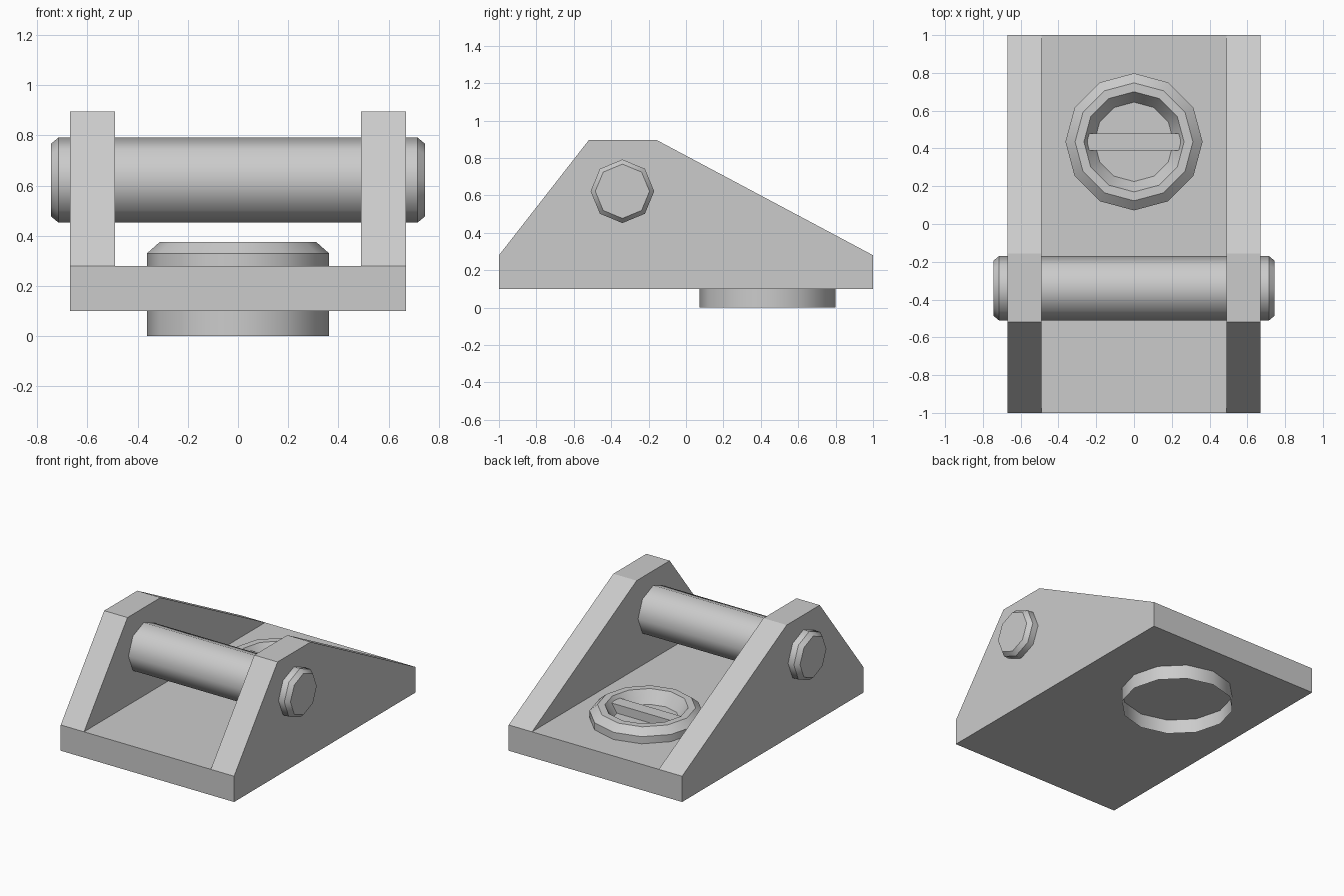
import bpy, bmesh, math
from mathutils import Matrix

cube = bpy.data.objects.get("Cube")
if cube:
    bpy.data.objects.remove(cube, do_unlink=True)

grey = bpy.data.materials.new("plain grey")
grey.use_nodes = True
colour = (0.6, 0.6, 0.6, 1)
grey.diffuse_color = colour
grey.node_tree.nodes["Principled BSDF"].inputs["Base Color"].default_value = colour


def finish(name, bm):
    mesh = bpy.data.meshes.new(name)
    bm.to_mesh(mesh)
    bm.free()
    mesh.materials.append(grey)
    obj = bpy.data.objects.new(name, mesh)
    bpy.context.collection.objects.link(obj)
    return obj


def box(name, lo, hi):
    bm = bmesh.new()
    bmesh.ops.create_cube(bm, size=1)
    for v in bm.verts:
        v.co = [a + (b - a) * (c + 0.5) for a, b, c in zip(lo, hi, v.co)]
    return finish(name, bm)


def side_prism(name, profile, x0, x1):
    """Extrude a (y, z) outline along x."""
    bm = bmesh.new()
    face = bm.faces.new([bm.verts.new((x0, y, z)) for y, z in profile])
    new = bmesh.ops.extrude_face_region(bm, geom=[face])["geom"]
    for v in new:
        if isinstance(v, bmesh.types.BMVert):
            v.co.x = x1
    bmesh.ops.recalc_face_normals(bm, faces=bm.faces)
    return finish(name, bm)


def lathe(name, profile, sides, place, cap_start):
    """Turn a (radius, height) profile; smooth round the axis, sharp between rings."""
    bm = bmesh.new()
    rings = []
    for r, h in profile:
        rings.append([bm.verts.new((r * math.cos(a), r * math.sin(a), h))
                      for a in (math.tau * i / sides for i in range(sides))])
    for low, high in zip(rings, rings[1:]):
        for i in range(sides):
            j = (i + 1) % sides
            bm.faces.new((low[i], low[j], high[j], high[i])).smooth = True
    bm.faces.new(rings[-1])
    if cap_start:
        bm.faces.new(rings[0][::-1])
    for e in bm.edges:
        e.smooth = abs(e.verts[0].co.z - e.verts[1].co.z) > 1e-4
    # a radial line in a flat ring is not a ring edge, and stays smooth
    for ring in rings:
        for i, v in enumerate(ring):
            for e in v.link_edges:
                if e.other_vert(v) not in ring:
                    e.smooth = True
    bm.transform(place)
    return finish(name, bm)


# Base plate and the two cheeks standing flush on its sides
box("base_plate", (-0.67, -1, 0.1), (0.67, 1, 0.28))
cheek = [(-1, 0.28), (-0.52, 0.895), (-0.155, 0.895), (1, 0.28)]
for side, name in ((1, "left_cheek"), (-1, "right_cheek")):
    side_prism(name, cheek, side * 0.49, side * 0.67)

# Eight-sided cross pin with chamfered ends
lathe("cross_pin", [(0.145, -0.745), (0.17, -0.715), (0.17, 0.715), (0.145, 0.745)], 8,
      Matrix.Translation((0, -0.34, 0.622)) @ Matrix.Rotation(math.pi / 2, 4, "Y"), True)

# Dished boss on the plate, and the open collar below it
boss_place = Matrix.Translation((0, 0.435, 0))
lathe("boss", [(0.363, 0.28), (0.363, 0.33), (0.312, 0.375), (0.265, 0.375), (0.21, 0.29)],
      12, boss_place, False)
collar = lathe("collar", [(0.363, 0), (0.363, 0.1)], 12, boss_place, False)

# Grip bar across the dish
box("grip_bar", (-0.245, 0.39, 0.285), (0.245, 0.48, 0.35))
